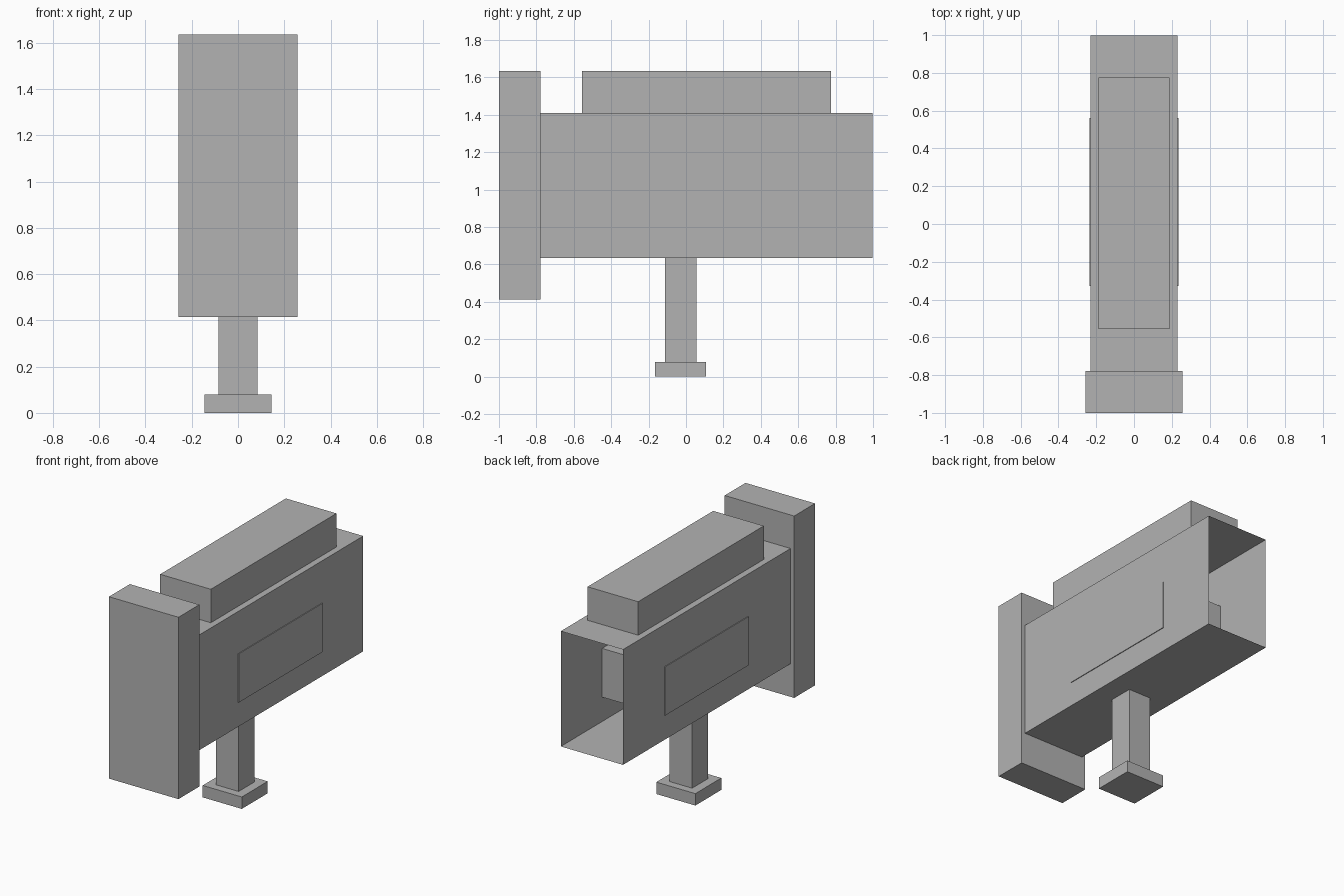
import bpy
import bmesh
from mathutils import Vector

if "Cube" in bpy.data.objects:
    bpy.data.objects.remove(bpy.data.objects["Cube"])

grey = bpy.data.materials.new("mid_grey")
grey.diffuse_color = (0.45, 0.45, 0.45, 1.0)
grey.use_nodes = True
grey.node_tree.nodes["Principled BSDF"].inputs["Base Color"].default_value = grey.diffuse_color


def box(name, half_x, y_range, z_range, open_ends=False):
    """Box centred on x = 0; open_ends removes the faces pointing along y."""
    (y0, y1), (z0, z1) = y_range, z_range
    bm = bmesh.new()
    bmesh.ops.create_cube(bm, size=1.0)
    bmesh.ops.scale(bm, vec=Vector((2 * half_x, y1 - y0, z1 - z0)), verts=bm.verts)
    bmesh.ops.translate(bm, vec=Vector((0, (y0 + y1) / 2, (z0 + z1) / 2)), verts=bm.verts)
    if open_ends:
        bm.normal_update()
        ends = [f for f in bm.faces if abs(f.normal.y) > 0.9]
        bmesh.ops.delete(bm, geom=ends, context='FACES_ONLY')
    mesh = bpy.data.meshes.new(name)
    bm.to_mesh(mesh)
    bm.free()
    mesh.materials.append(grey)
    obj = bpy.data.objects.new(name, mesh)
    bpy.context.collection.objects.link(obj)
    return obj


# Stand: foot and post
box("foot", 0.145, (-0.167, 0.108), (0.0, 0.08))
box("post", 0.084, (-0.113, 0.055), (0.08, 0.636))

# Thin-walled housing, open at the back, with the front plate closing the other end
box("housing", 0.231, (-0.779, 0.998), (0.636, 1.41), open_ends=True)
box("front_plate", 0.258, (-1.0, -0.779), (0.414, 1.635))

# Core block, standing just proud of the housing sides
box("core_block", 0.236, (-0.329, 0.56), (0.80, 1.127))

# Block along the top of the housing
box("top_block", 0.188, (-0.557, 0.776), (1.41, 1.635))
